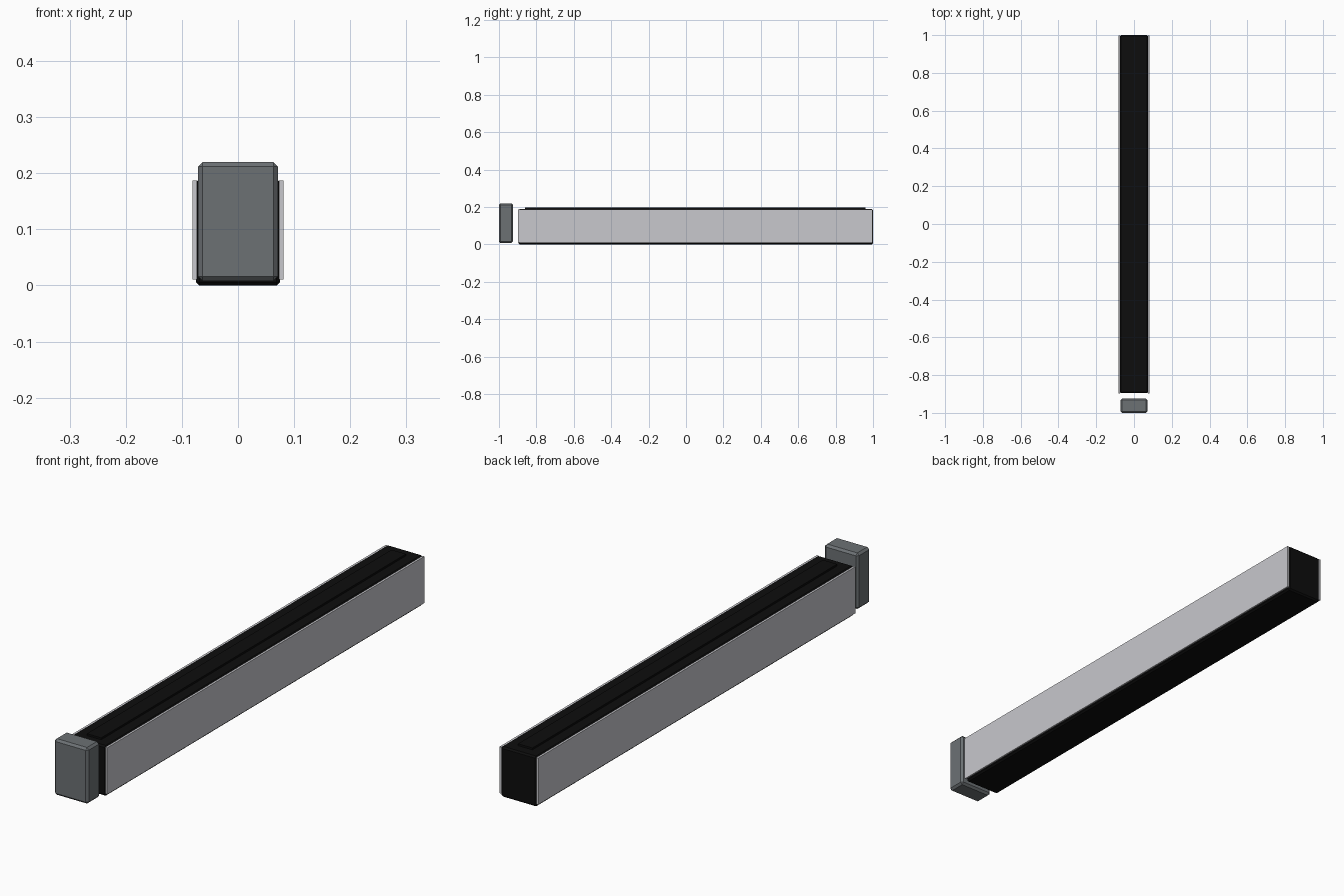
import bpy

cube = bpy.data.objects.get("Cube")
if cube:
    bpy.data.objects.remove(cube, do_unlink=True)


def material(name, rgb):
    m = bpy.data.materials.new(name)
    m.use_nodes = True
    m.diffuse_color = (*rgb, 1)
    m.node_tree.nodes["Principled BSDF"].inputs["Base Color"].default_value = (*rgb, 1)
    return m


black = material("black", (0.004, 0.004, 0.004))
slate = material("slate grey", (0.15, 0.165, 0.175))
silver = material("light silver", (0.58, 0.58, 0.61))


def box(name, low, high, mat, bevel=0):
    """Box between two corners, with optional chamfered edges."""
    bpy.ops.mesh.primitive_cube_add(
        size=1, location=[(a + b) / 2 for a, b in zip(low, high)])
    ob = bpy.context.object
    ob.name = ob.data.name = name
    ob.scale = [b - a for a, b in zip(low, high)]
    bpy.ops.object.transform_apply(location=False, rotation=False, scale=True)
    ob.data.materials.append(mat)
    if bevel:
        mod = ob.modifiers.new("chamfer", "BEVEL")
        mod.width = bevel
        mod.segments = 1
    return ob


# Long black core and the raised strip along its top
box("core_bar", (-0.075, -0.895, 0), (0.075, 1, 0.19), black, 0.006)
box("top_strip", (-0.03, -0.86, 0.18), (0.03, 0.96, 0.197), black)

# Silver cladding on both sides
for side, sign in (("left", 1), ("right", -1)):
    x = sorted((sign * 0.073, sign * 0.081))
    box(side + "_side_panel", (x[0], -0.897, 0.011), (x[1], 0.998, 0.187), silver)

# Separate chamfered block ahead of the bar
box("front_block", (-0.071, -1, 0.008), (0.071, -0.925, 0.22), slate, 0.008)
